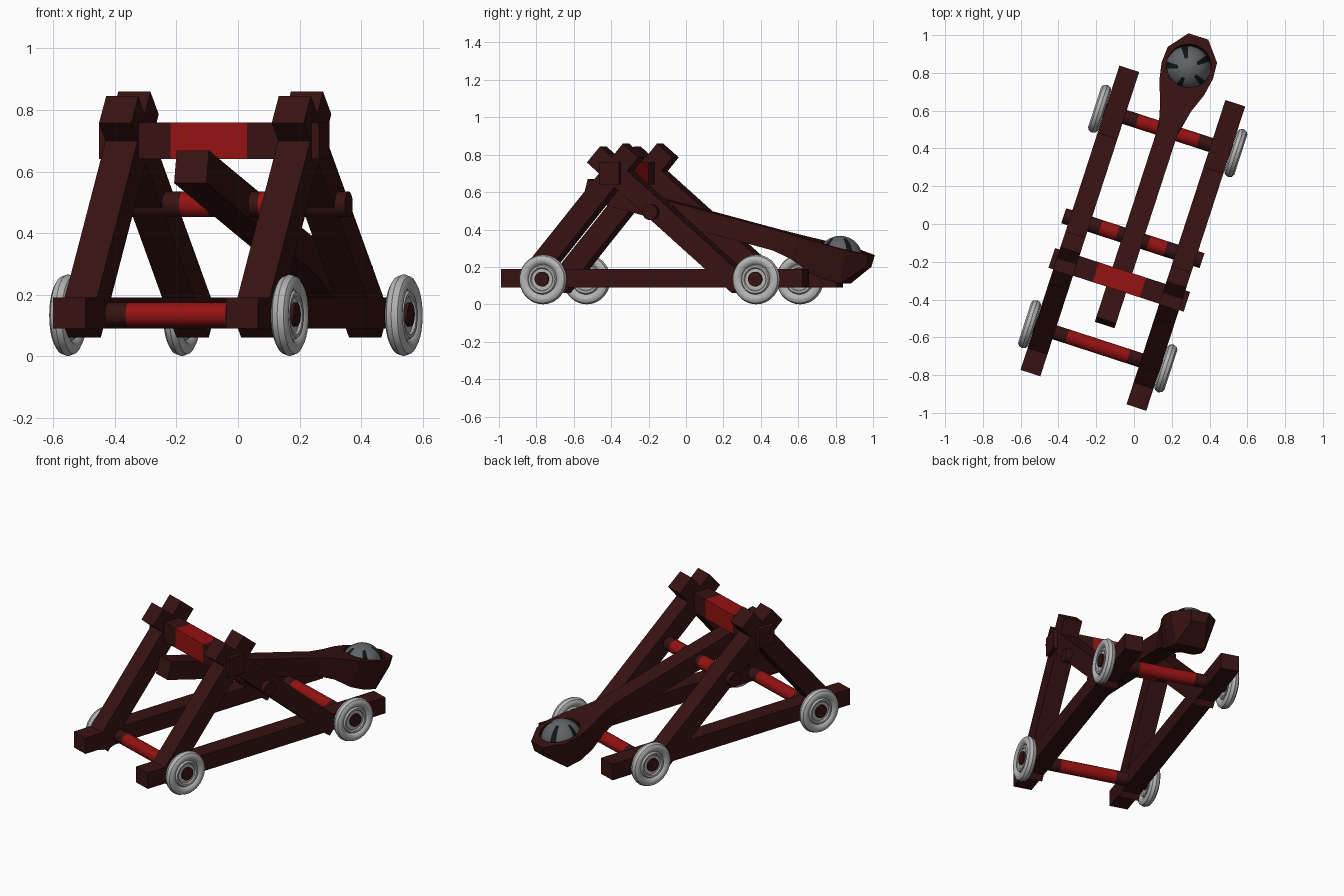
import bpy, bmesh, math
from mathutils import Matrix, Vector

if "Cube" in bpy.data.objects:
    bpy.data.objects.remove(bpy.data.objects["Cube"])

# Whole machine is turned 18 degrees; local axes: x across, y along, z up
FRAME = Matrix.Translation((-0.006, -0.075, 0)) @ Matrix.Rotation(math.radians(-18), 4, 'Z')


def material(name, rgb):
    m = bpy.data.materials.new(name)
    m.diffuse_color = (*rgb, 1)
    m.use_nodes = True
    m.node_tree.nodes["Principled BSDF"].inputs["Base Color"].default_value = m.diffuse_color
    return m


WOOD = material("dark_brown_wood", (0.038, 0.006, 0.006))
RED = material("red_wrap", (0.30, 0.006, 0.006))
GREY = material("light_grey_wheel", (0.46, 0.46, 0.46))
STONE = material("stone_grey", (0.12, 0.125, 0.13))
BLACK = material("black_patch", (0.005, 0.007, 0.01))


def finish(name, bm, mats, smooth=False):
    bmesh.ops.recalc_face_normals(bm, faces=bm.faces[:])
    me = bpy.data.meshes.new(name)
    bm.to_mesh(me)
    bm.free()
    for m in mats:
        me.materials.append(m)
    me.transform(FRAME)
    ob = bpy.data.objects.new(name, me)
    bpy.context.collection.objects.link(ob)
    bpy.ops.object.select_all(action='DESELECT')
    ob.select_set(True)
    bpy.context.view_layer.objects.active = ob
    if smooth:
        bpy.ops.object.shade_smooth_by_angle(angle=math.radians(35))
    return ob


def loft(name, rings, mats=(WOOD,), bands=None, smooth=False):
    """Join rings of points with quads and cap both ends; bands = material per span."""
    bm = bmesh.new()
    rows = [[bm.verts.new(p) for p in r] for r in rings]
    n = len(rows[0])
    for i, (a, b) in enumerate(zip(rows, rows[1:])):
        for k in range(n):
            f = bm.faces.new((a[k], a[(k + 1) % n], b[(k + 1) % n], b[k]))
            f.material_index = bands[i] if bands else 0
    bm.faces.new(rows[0])
    bm.faces.new(rows[-1])
    return finish(name, bm, mats, smooth)


def circle(r, n=20):
    return [(r * math.cos(2 * math.pi * (k + .5) / n), r * math.sin(2 * math.pi * (k + .5) / n))
            for k in range(n)]


def crossbar(name, section, y, z, stations, bands, smooth):
    rings = [[(x, y + a, z + b) for a, b in section] for x in stations]
    loft(name, rings, (WOOD, RED), bands, smooth)


def post(name, x, low, angle, side):
    """Square post from its lowest corner, leaning to +y (side 1) or -y (side -1)."""
    c, s = math.cos(math.radians(angle)), math.sin(math.radians(angle))
    length = 0.948 if side > 0 else 1.073
    d, n = Vector((side * c, s)), Vector((-side * s, c))
    rings = []
    for t in (0, length):
        p = Vector(low) + d * t
        q = p + n * 0.114
        rings.append([(x - .055, *p), (x + .055, *p), (x + .055, *q), (x - .055, *q)])
    loft(name, rings)


def wheel(name, x, y):
    half = [(.014, .0), (.014, .058), (.022, .063), (.023, .074), (.013, .080), (.020, .086),
            (.028, .098), (.028, .112), (.019, .126), (0, .133)]
    prof = half + [(-a, r) for a, r in half[-2::-1]]
    bm = bmesh.new()
    vs = [bm.verts.new((x + a, y, .133 + r)) for a, r in prof]
    es = [bm.edges.new(e) for e in zip(vs, vs[1:])]
    bmesh.ops.spin(bm, geom=vs + es, cent=(x, y, .133), axis=(1, 0, 0),
                   angle=2 * math.pi, steps=36, use_merge=True)
    bmesh.ops.remove_doubles(bm, verts=bm.verts[:], dist=1e-5)
    finish(name, bm, (GREY,), True)


# Side frames: rail plus two crossing posts
for side, x in (("left", -.295), ("right", .295)):
    box = [(-.055, .09), (.055, .09), (.055, .19), (-.055, .19)]
    loft(side + "_rail", [[(x + a, y, z) for a, z in box] for y in (-.847, .847)])
    post(side + "_front_post", x, (-.685, .06), 50, 1)
    post(side + "_back_post", x, (.45, .06), 40.6, -1)

# Wheels and their axles, wrapped red in the middle
for end, y in (("front", -.602), ("back", .597)):
    crossbar(end + "_axle", circle(.039), y, .135, (-.404, -.17, .17, .404), (0, 1, 0), True)
    for side, x in (("left", -.379), ("right", .379)):
        wheel(f"{end}_{side}_wheel", x, y)

# Padded stop beam and pivot rod
crossbar("stop_beam", [(-.055, -.06), (.055, -.06), (.055, .06), (-.055, .06)], -.232, .70,
         (-.376, -.131, .131, .376), (0, 1, 0), False)
crossbar("pivot_rod", circle(.042), 0, .493, (-.385, -.182, -.087, .087, .182, .385),
         (0, 1, 0, 1, 0), True)

# Throwing arm widening into a cup; s runs along the arm, n is its upward normal
TILT = math.radians(14.4)


def on_arm(x, s, n):
    return (x, s * math.cos(TILT) + n * math.sin(TILT), .495 - s * math.sin(TILT) + n * math.cos(TILT))


# station: s, top half width, bottom half width, underside
shape = [(-.485, .055, .055, -.055), (.62, .055, .055, -.055), (.74, .085, .07, -.075),
         (.85, .125, .09, -.115), (.95, .143, .10, -.13), (1.04, .137, .09, -.13),
         (1.145, .055, .045, -.01)]
arm = loft("throwing_arm", [[on_arm(-b, s, u), on_arm(b, s, u), on_arm(w, s, .055), on_arm(-w, s, .055)]
                            for s, w, b, u in shape])
cutter = loft("cup_cutter", [[on_arm(a, .977 + b, n) for a, b in circle(.119, 24)] for n in (-.04, .2)])
cutter.hide_render = True
cut = arm.modifiers.new("cup", 'BOOLEAN')
cut.operation, cut.object, cut.solver = 'DIFFERENCE', cutter, 'EXACT'
bpy.ops.object.select_all(action='DESELECT')
bpy.context.view_layer.objects.active = arm
arm.select_set(True)
bpy.ops.object.modifier_apply(modifier="cup")
bpy.data.objects.remove(cutter)

# Stone ball with black wedge patches below its crown
bm = bmesh.new()
bmesh.ops.create_uvsphere(bm, u_segments=40, v_segments=20, radius=.12)
for f in bm.faces:
    c = f.calc_center_median()
    sector = int((math.atan2(c.y, c.x) + math.pi) / (2 * math.pi) * 40)
    f.material_index = int(sector % 8 < 2 and abs(c.z) < .105)
bmesh.ops.translate(bm, verts=bm.verts[:], vec=(0, .945, .246))
finish("stone_ball", bm, (STONE, BLACK), True)
